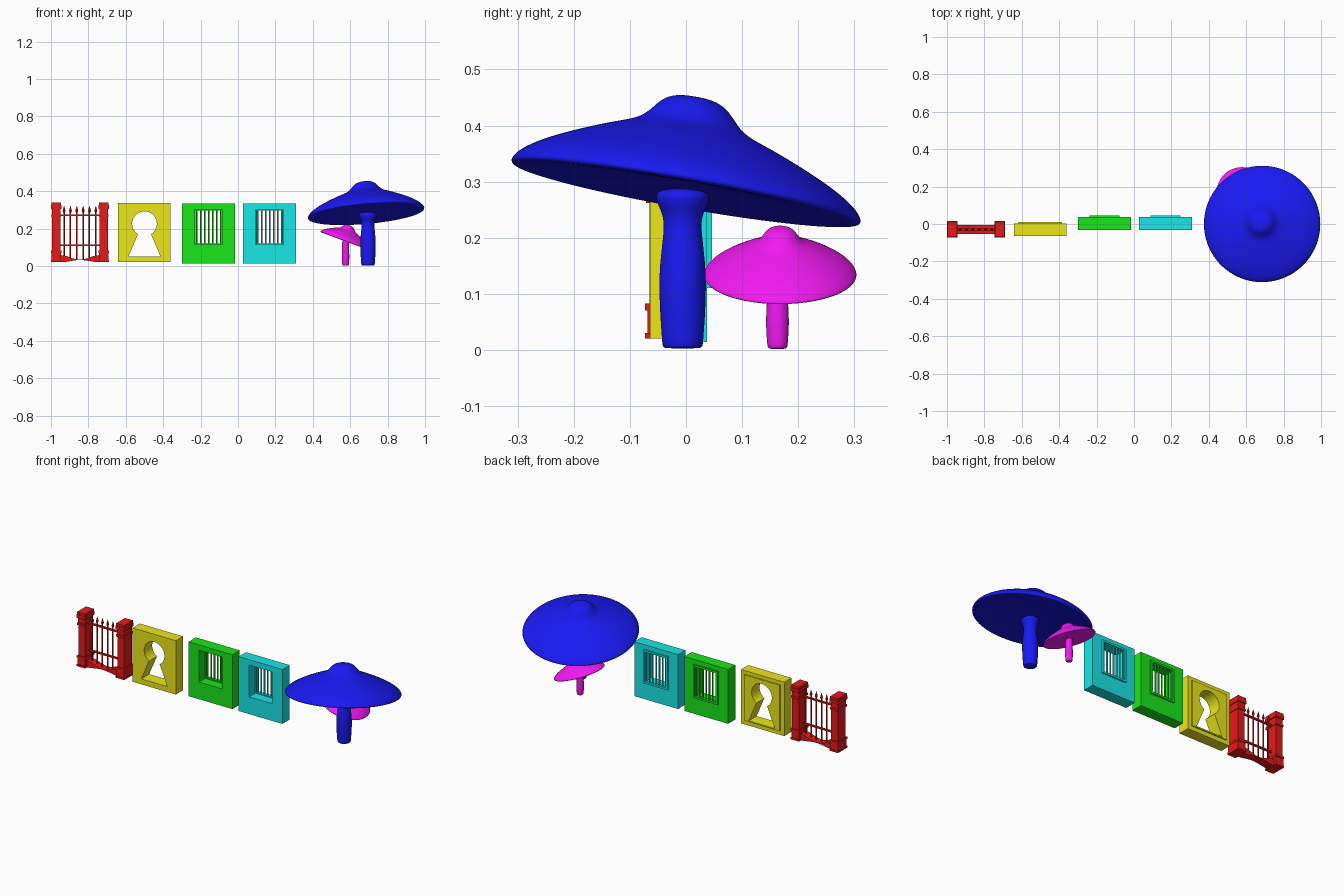
import bpy, bmesh, math
from mathutils import Matrix, Vector

if "Cube" in bpy.data.objects:
    bpy.data.objects.remove(bpy.data.objects["Cube"])


def material(name, rgb):
    m = bpy.data.materials.new(name)
    m.diffuse_color = (*rgb, 1)
    m.use_nodes = True
    m.node_tree.nodes["Principled BSDF"].inputs["Base Color"].default_value = m.diffuse_color
    return m


RED = material("red", (0.8, 0.01, 0.01))
YELLOW = material("yellow", (0.85, 0.8, 0.01))
GREEN = material("green", (0.01, 0.8, 0.01))
CYAN = material("cyan", (0.01, 0.8, 0.8))
BLUE = material("blue", (0.01, 0.01, 0.9))
PINK = material("magenta", (0.9, 0.01, 0.9))


def mesh_object(name, bm, mat, smooth=False):
    bmesh.ops.recalc_face_normals(bm, faces=bm.faces)
    me = bpy.data.meshes.new(name)
    bm.to_mesh(me)
    bm.free()
    for p in me.polygons:
        p.use_smooth = smooth
    me.materials.append(mat)
    ob = bpy.data.objects.new(name, me)
    bpy.context.collection.objects.link(ob)
    return ob


def add_box(bm, x0, x1, y0, y1, z0, z1):
    m = Matrix.Translation(((x0 + x1) / 2, (y0 + y1) / 2, (z0 + z1) / 2))
    bmesh.ops.create_cube(bm, size=1, matrix=m @ Matrix.Diagonal((x1 - x0, y1 - y0, z1 - z0, 1)))


def add_cone(bm, x, y, z0, z1, r0, r1, n=8):
    bmesh.ops.create_cone(bm, cap_ends=True, segments=n, radius1=r0, radius2=r1,
                          depth=z1 - z0, matrix=Matrix.Translation((x, y, (z0 + z1) / 2)))


def rect(x0, x1, z0, z1):
    return [(x0, z0), (x1, z0), (x1, z1), (x0, z1)]


def slab(name, loops, y0, y1, mat):
    """Outline in x/z, with any inner loops as holes, extruded from y0 to y1."""
    cu = bpy.data.curves.new(name, 'CURVE')
    cu.dimensions, cu.fill_mode, cu.extrude = '2D', 'BOTH', (y1 - y0) / 2
    for loop in loops:
        s = cu.splines.new('POLY')
        s.points.add(len(loop) - 1)
        for p, (x, z) in zip(s.points, loop):
            p.co = (x, z, 0, 1)
        s.use_cyclic_u = True
    tmp = bpy.data.objects.new("outline_helper", cu)
    bpy.context.collection.objects.link(tmp)
    ev = tmp.evaluated_get(bpy.context.evaluated_depsgraph_get())
    bm = bmesh.new()
    bm.from_mesh(ev.to_mesh())
    bpy.data.objects.remove(tmp)
    bmesh.ops.remove_doubles(bm, verts=bm.verts, dist=1e-5)
    bm.transform(Matrix.Translation((0, (y0 + y1) / 2, 0)) @ Matrix.Rotation(math.pi / 2, 4, 'X'))
    return mesh_object(name, bm, mat)


def lathe(name, profile, mat, place, n=32):
    """Smooth revolved body; place maps local (x, y, z) to the world."""
    bm = bmesh.new()
    rings = []
    for r, z in profile:
        if r == 0:
            rings.append([bm.verts.new(place(0, 0, z))])
        else:
            rings.append([bm.verts.new(place(r * math.cos(2 * math.pi * i / n),
                                             r * math.sin(2 * math.pi * i / n), z)) for i in range(n)])
    for a, b in zip(rings, rings[1:]):
        for i in range(n):
            j = (i + 1) % n
            vs = [a[i % len(a)], a[j % len(a)], b[j % len(b)], b[i % len(b)]]
            bm.faces.new(list(dict.fromkeys(vs)))
    ob = mesh_object(name, bm, mat, True)
    ob.modifiers.new("smooth", 'SUBSURF').levels = 2
    ob.modifiers["smooth"].render_levels = 2
    return ob


# --- Gate: two stone posts, low wall and spiked railing ---
GY = -0.029
for side, px in (("left", -0.972), ("right", -0.718)):
    bm = bmesh.new()
    for hx, hy, z0, z1 in ((0.028, 0.044, 0.02, 0.03), (0.025, 0.040, 0.03, 0.07),
                           (0.027, 0.044, 0.07, 0.083), (0.022, 0.036, 0.083, 0.262),
                           (0.026, 0.042, 0.262, 0.275), (0.023, 0.038, 0.275, 0.305),
                           (0.028, 0.044, 0.305, 0.325)):
        add_box(bm, px - hx, px + hx, GY - hy, GY + hy, z0, z1)
    add_box(bm, px - 0.026, px + 0.026, GY - 0.041, GY + 0.041, 0.325, 0.339)
    mesh_object("gate_post_" + side, bm, RED)

top = [(-0.74 - 0.21 * i / 12, 0.046 + 0.012 * math.cos(2 * math.pi * i / 12)) for i in range(13)]
bottom = [(-0.95 + 0.21 * i / 12, 0.026 - 0.006 * math.cos(2 * math.pi * i / 12)) for i in range(13)]
slab("gate_low_wall", [bottom + top], GY - 0.024, GY + 0.024, RED)

bm = bmesh.new()
for z in (0.112, 0.27):
    add_box(bm, -0.955, -0.735, GY - 0.006, GY + 0.006, z - 0.004, z + 0.004)
for i in range(6):
    x = -0.93 + i * 0.034
    add_cone(bm, x, GY, 0.035, 0.295, 0.004, 0.004)
    add_cone(bm, x, GY, 0.286, 0.294, 0.004, 0.008)
    add_cone(bm, x, GY, 0.294, 0.322, 0.008, 0.0005)
mesh_object("gate_railing", bm, RED)

# --- Keyhole wall: round head over a flared slot ---
KX, KZ, KR = -0.5, 0.226, 0.066
keyhole = [(KX - 0.085, 0.052), (KX + 0.085, 0.052)]
for i in range(29):
    a = math.radians(-58 + 296 * i / 28)
    keyhole.append((KX + KR * math.cos(a), KZ + KR * math.sin(a)))
slab("keyhole_wall", [rect(-0.642, -0.36, 0.02, 0.337), keyhole], -0.064, 0.003, YELLOW)
slab("keyhole_back_panel", [rect(-0.617, -0.385, 0.045, 0.315), keyhole], 0.0, 0.01, YELLOW)


# --- Barred window walls ---
def window_wall(label, x0, mat, bars):
    wx0, wx1, wz0, wz1 = x0 + 0.068, x0 + 0.218, 0.115, 0.302
    hole = rect(wx0, wx1, wz0, wz1)
    slab(label + "_window_wall", [rect(x0, x0 + 0.285, 0.014, 0.334), hole], -0.031, 0.037, mat)
    ring = rect(wx0 - 0.005, wx1 + 0.005, wz0 - 0.005, wz1 + 0.005)
    inner = rect(wx0 + 0.006, wx1 - 0.006, wz0 + 0.006, wz1 - 0.006)
    slab(label + "_window_frame", [ring, inner], 0.026, 0.046, mat)
    bm = bmesh.new()
    for i in range(bars):
        x = wx0 + (wx1 - wx0) * (i + 0.5) / bars
        add_cone(bm, x, 0.036, wz0, wz1, 0.0045, 0.0045)
    mesh_object(label + "_window_bars", bm, mat)


window_wall("green", -0.3, GREEN, 7)
window_wall("cyan", 0.026, CYAN, 7)

# --- Mushrooms: tilted cap with a central bump, and a swelling stem ---
CAP = [(0, 0.164), (0.03, 0.164), (0.058, 0.154), (0.078, 0.127), (0.1, 0.109), (0.14, 0.096),
       (0.2, 0.072), (0.255, 0.047), (0.295, 0.023), (0.313, 0.004), (0.314, -0.006),
       (0.304, -0.010), (0.25, -0.006), (0.15, -0.002), (0.06, -0.002), (0, -0.002)]


def mushroom(label, mat, cap_at, scale, rise, ax, ay, stem_at, stem):
    def tilt(x, y, z):
        h = max(z, 0) * 0.6
        return Vector(cap_at) + Vector((x - ax * h, y - ay * h, z + ax * x + ay * y))
    lathe(label + "_cap", [(r * scale, z * scale * rise) for r, z in CAP], mat, tilt)
    lathe(label + "_stem", stem, mat, lambda x, y, z: Vector((*stem_at, 0)) + Vector((x, y, z)))


mushroom("large_mushroom", BLUE, (0.685, 0, 0.286), 1.0, 1.0, 0.085, -0.175, (0.695, -0.006),
         [(0, 0.003), (0.03, 0.003), (0.036, 0.005), (0.037, 0.02), (0.040, 0.06), (0.042, 0.11),
          (0.041, 0.15), (0.035, 0.20), (0.033, 0.225), (0.037, 0.245), (0.046, 0.262),
          (0.05, 0.285), (0, 0.29)])
mushroom("small_mushroom", PINK, (0.577, 0.168, 0.135), 0.436, 1.15, -0.37, 0.0, (0.575, 0.163),
         [(0, 0.002), (0.014, 0.002), (0.018, 0.004), (0.019, 0.02), (0.021, 0.05),
          (0.019, 0.08), (0.018, 0.12), (0.018, 0.14), (0, 0.143)])
